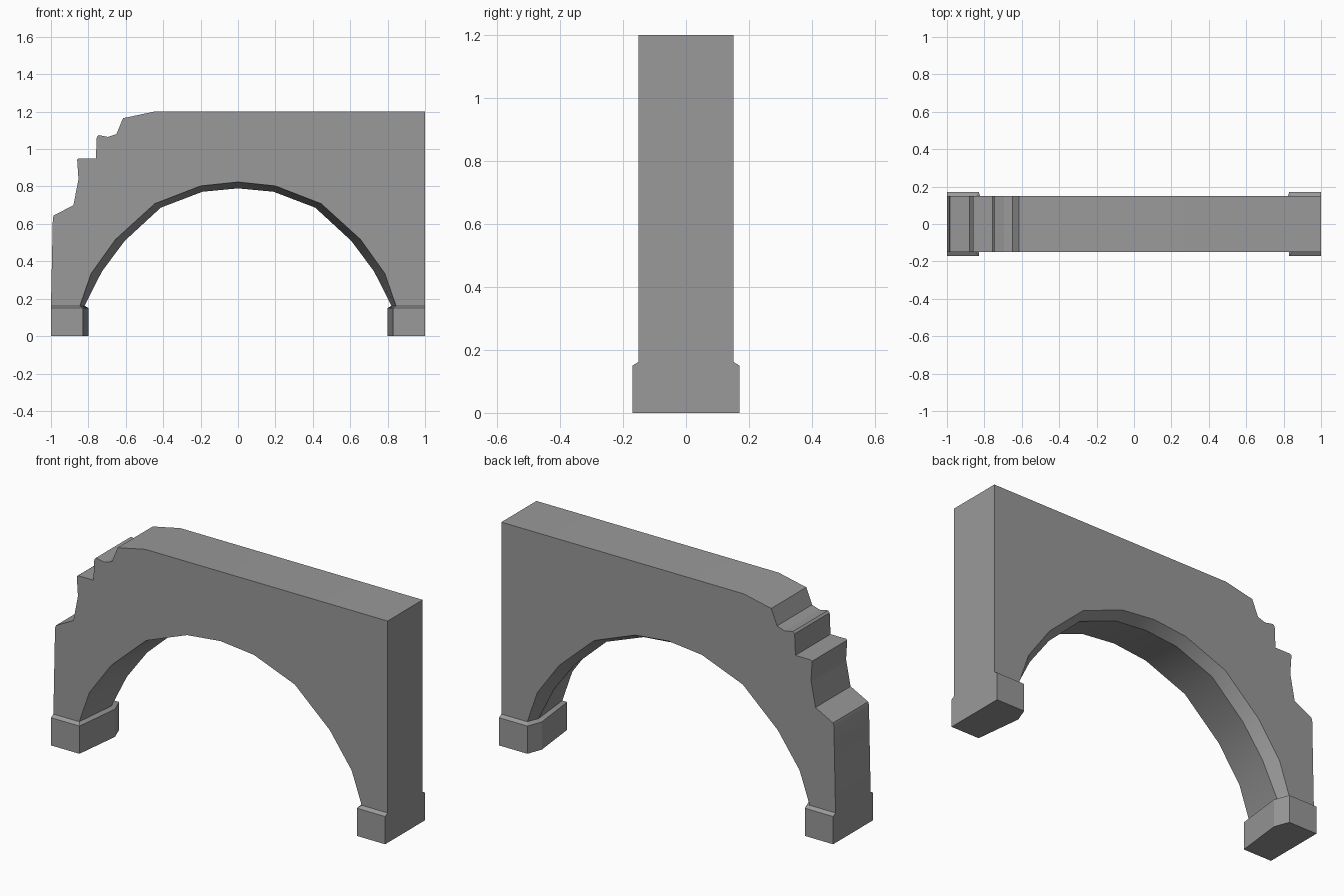
import bpy, bmesh, math

if "Cube" in bpy.data.objects:
    bpy.data.objects.remove(bpy.data.objects["Cube"])

SEAM = 0.162  # height where wall meets the footings

# Dark grey stone
stone = bpy.data.materials.new("dark_stone")
stone.diffuse_color = (0.32, 0.32, 0.32, 1)
stone.use_nodes = True
stone.node_tree.nodes["Principled BSDF"].inputs["Base Color"].default_value = stone.diffuse_color


def loft(name, rings):
    """Skin equal-length rings, cap both ends, drop hidden faces on the seam."""
    bm = bmesh.new()
    loops = [[bm.verts.new(p) for p in ring] for ring in rings]
    n = len(rings[0])
    for a, b in zip(loops, loops[1:]):
        for i in range(n):
            j = (i + 1) % n
            bm.faces.new((a[i], a[j], b[j], b[i]))
    caps = [bm.faces.new(loops[0][::-1]), bm.faces.new(loops[-1])]
    bmesh.ops.recalc_face_normals(bm, faces=bm.faces)
    hidden = [f for f in bm.faces if all(abs(v.co.z - SEAM) < 1e-5 for v in f.verts)]
    bmesh.ops.delete(bm, geom=hidden, context='FACES')
    bmesh.ops.triangulate(bm, faces=[f for f in caps if f.is_valid])
    mesh = bpy.data.meshes.new(name)
    bm.to_mesh(mesh)
    bm.free()
    mesh.materials.append(stone)
    obj = bpy.data.objects.new(name, mesh)
    bpy.context.collection.objects.link(obj)
    return obj


def mirrored(half):
    """Full arch curve, right foot to left foot, from its right half."""
    return half + [(-x, z) for x, z in half[-2::-1]]


# Wall silhouette, with the crumbled left shoulder
silhouette = [(-1, SEAM), (-.99, .63), (-.985, .645), (-.88, .70), (-.855, .828),
              (-.853, .84), (-.86, .945), (-.852, .95), (-.76, .95), (-.755, 1.065),
              (-.745, 1.075), (-.695, 1.065), (-.65, 1.08), (-.615, 1.165),
              (-.45, 1.2), (1, 1.2), (1, SEAM)]

# Arch opening: wider at the wall faces, narrowest at a ridge near the back
arch_face = mirrored([(.845, SEAM), (.785, .335), (.655, .517), (.445, .708),
                      (.2, .803), (0, .824)])
arch_ridge = mirrored([(.82, SEAM), (.728, .345), (.607, .508), (.413, .687),
                       (.19, .772), (0, .79)])

# Arched wall with sloped soffit
sections = [(-.15, arch_face), (.09, arch_ridge), (.15, arch_face)]
parts = [loft("arch_wall", [[(x, y, z) for x, z in silhouette + arch]
                            for y, arch in sections])]


def footing_ring(side, z, depth, shoulder, ridge):
    pts = [(1, -depth), (shoulder, -depth), (ridge, .09), (shoulder, depth), (1, depth)]
    return [(side * x, y, z) for x, y in pts]


# Footings with a sloped top edge
for label, side in (("left", -1), ("right", 1)):
    parts.append(loft(label + "_footing", [
        footing_ring(side, 0, .17, .83, .80),
        footing_ring(side, .15, .17, .83, .80),
        footing_ring(side, SEAM, .15, .845, .82)]))

# Smooth shading on the gentle curves, crisp edges elsewhere
for obj in parts:
    obj.select_set(True)
bpy.context.view_layer.objects.active = parts[0]
bpy.ops.object.shade_smooth_by_angle(angle=math.radians(24))
